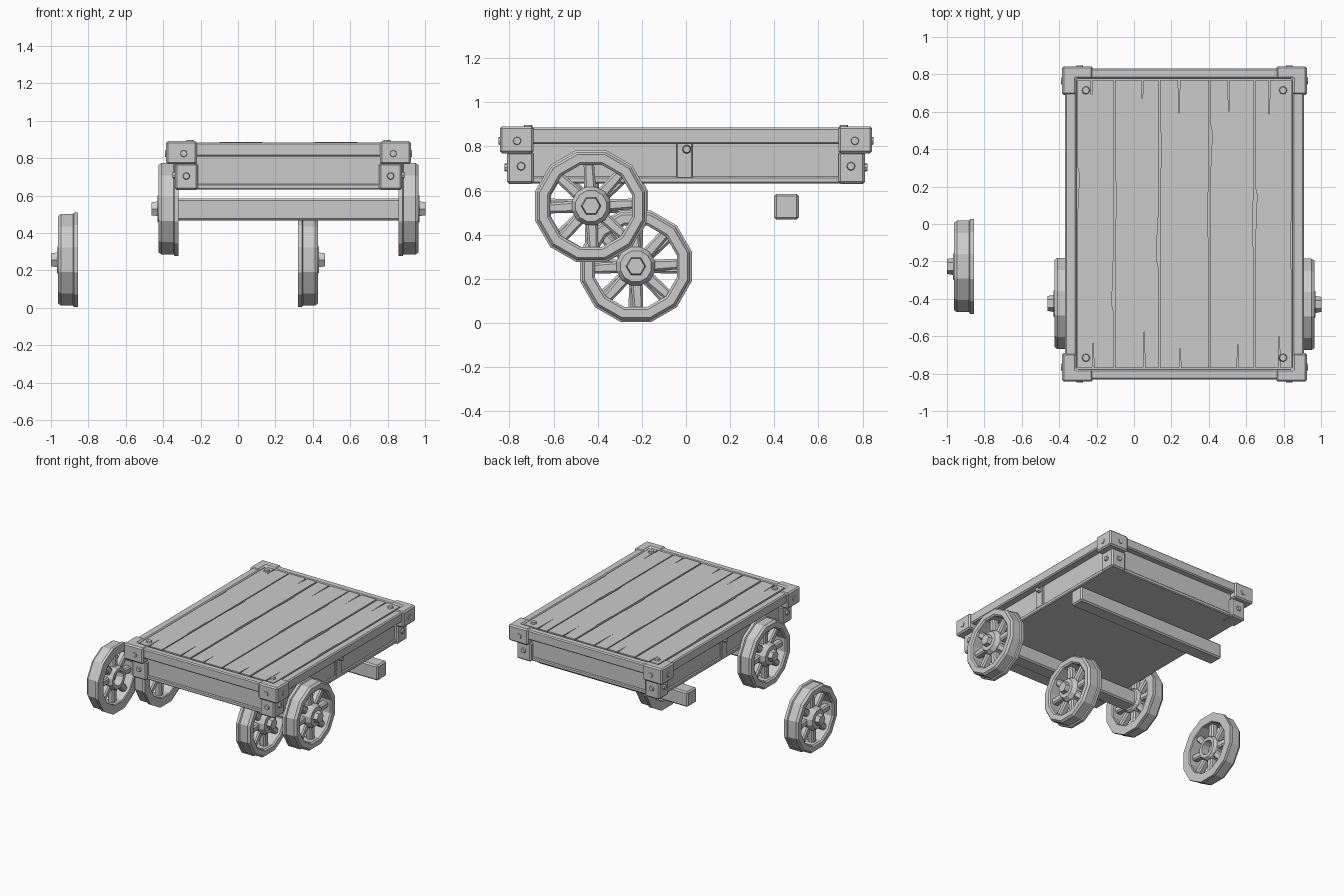
import bpy, bmesh, math, random
from mathutils import Matrix, Vector

if "Cube" in bpy.data.objects:
    bpy.data.objects.remove(bpy.data.objects["Cube"])

random.seed(4)
CX = 0.27  # centre of the cart bed in x


def finish(bm, name, bevel=0.0):
    bmesh.ops.recalc_face_normals(bm, faces=bm.faces[:])
    me = bpy.data.meshes.new(name)
    bm.to_mesh(me)
    bm.free()
    ob = bpy.data.objects.new(name, me)
    bpy.context.collection.objects.link(ob)
    if bevel:
        m = ob.modifiers.new("bevel", 'BEVEL')
        m.width = bevel
        m.segments = 1
        m.limit_method = 'ANGLE'
    return ob


def box(name, lo, hi, bevel=0.006):
    lo, hi = Vector(lo), Vector(hi)
    bm = bmesh.new()
    bmesh.ops.create_cube(bm, size=1, matrix=Matrix.Translation((lo + hi) / 2)
                          @ Matrix.Diagonal((*(hi - lo), 1)))
    return finish(bm, name, bevel)


def prism(name, pts, z0, z1, bevel=0.0):
    bm = bmesh.new()
    face = bm.faces.new([bm.verts.new((x, y, z0)) for x, y in pts])
    ext = bmesh.ops.extrude_face_region(bm, geom=[face])
    for v in ext["geom"]:
        if isinstance(v, bmesh.types.BMVert):
            v.co.z = z1
    return finish(bm, name, bevel)


def bolt(name, pos, direction, r=0.022, h=0.02):
    bm = bmesh.new()
    rot = Vector(direction).to_track_quat('Z', 'Y').to_matrix().to_4x4()
    bmesh.ops.create_cone(bm, cap_ends=True, segments=8, radius1=r, radius2=r * 0.75,
                          depth=h, matrix=Matrix.Translation(pos) @ rot)
    return finish(bm, name)


def lathe(bm, profile, n):
    # closed (radius, axial) profile spun round the x axis
    rings = []
    for i in range(n):
        a = 2 * math.pi * (i + 0.5) / n
        rings.append([bm.verts.new((ax, r * math.cos(a), r * math.sin(a))) for r, ax in profile])
    m = len(profile)
    for i in range(n):
        p, q = rings[i], rings[(i + 1) % n]
        for j in range(m):
            k = (j + 1) % m
            bm.faces.new((p[j], p[k], q[k], q[j]))


def wheel(name, x, y, z, side):
    bm = bmesh.new()
    # rim with a flange on the inner side
    lathe(bm, [(0.197, 0), (0.262, 0), (0.262, 0.022), (0.253, 0.027), (0.253, 0.092),
               (0.241, 0.108), (0.203, 0.108), (0.192, 0.098), (0.192, 0.006)], 12)
    # hub, open at the back for the axle
    lathe(bm, [(0.055, 0.0), (0.08, 0.0), (0.09, 0.015), (0.09, 0.085), (0.072, 0.113),
               (0.02, 0.113), (0.02, 0.06), (0.055, 0.06)], 12)
    # spokes
    for i in range(8):
        spoke = bmesh.ops.create_cube(bm, size=1)["verts"]
        for v in spoke:
            outer = v.co.z > 0
            w = 0.046 if outer else 0.054
            v.co = Vector((0.052 + v.co.x * 0.052, v.co.y * w, 0.205 if outer else 0.065))
        edges = {e for v in spoke for e in v.link_edges
                 if abs(e.verts[0].co.z - e.verts[1].co.z) > 0.1}
        out = bmesh.ops.bevel(bm, geom=list(edges), offset=0.01, segments=1, affect='EDGES')
        vs = {v for v in spoke if v.is_valid} | set(out["verts"])
        bmesh.ops.rotate(bm, verts=list(vs), cent=(0, 0, 0),
                         matrix=Matrix.Rotation(math.radians(45 * i + 3), 3, 'X'))
    # hub nut
    bmesh.ops.create_cone(bm, cap_ends=True, segments=6, radius1=0.054, radius2=0.04, depth=0.087,
                          matrix=Matrix.Translation((0.1015, 0, 0)) @ Matrix.Rotation(math.pi / 2, 4, 'Y'))
    ob = finish(bm, name)
    ob.location = (x, y, z)
    if side < 0:
        ob.rotation_euler.z = math.pi
    return ob


# bed body and bottom strip
box("bed_body", (CX - 0.58, -0.78, 0.64), (CX + 0.58, 0.78, 0.855), 0)
box("bottom_strip", (CX - 0.592, -0.79, 0.633), (CX + 0.592, 0.79, 0.663))

# top rails
for s, label in ((-1, "left"), (1, "right")):
    xs = sorted((CX + s * 0.578, CX + s * 0.64))
    box(f"{label}_rail", (xs[0], -0.83, 0.81), (xs[1], 0.83, 0.885), 0.008)
for s, label in ((-1, "front"), (1, "back")):
    ys = sorted((s * 0.777, s * 0.832))
    box(f"{label}_rail", (CX - 0.635, ys[0], 0.81), (CX + 0.635, ys[1], 0.885), 0.008)

# deck planks with split ends and chipped edges
cuts = [-0.306, -0.105, 0.135, 0.405, 0.645, 0.848]
for i, (a, b) in enumerate(zip(cuts, cuts[1:])):
    a, b, L = a + 0.005, b - 0.005, 0.77
    s1, s2 = (a + (b - a) * random.uniform(0.35, 0.7) for _ in range(2))
    d1, d2 = (random.uniform(0.08, 0.25) for _ in range(2))
    c1, c2 = random.uniform(-0.5, 0.0), random.uniform(-0.1, 0.4)
    pts = [(a, -L), (s1 - 0.005, -L), (s1, -L + d1), (s1 + 0.005, -L), (b, -L),
           (b, c1), (b - 0.007, c1 + 0.03), (b - 0.005, c1 + 0.25), (b, c1 + 0.27),
           (b, L), (s2 + 0.005, L), (s2, L - d2), (s2 - 0.005, L), (a, L),
           (a, c2 + 0.2), (a + 0.007, c2 + 0.17), (a + 0.004, c2), (a, c2 - 0.02)]
    prism(f"plank_{i + 1}", pts, 0.84, 0.884 + 0.002 * (i % 2))

# corner fittings: L-shaped cap above, post below, bolts
for sx in (-1, 1):
    for sy in (-1, 1):
        tag = ("left" if sx < 0 else "right") + ("_front" if sy < 0 else "_back")
        shape = [(0.655, 0.843), (0.49, 0.843), (0.49, 0.777), (0.578, 0.777),
                 (0.578, 0.69), (0.655, 0.69)]
        prism(f"corner_cap_{tag}", [(CX + sx * x, sy * y) for x, y in shape], 0.768, 0.891, 0.01)
        xs = sorted((CX + sx * 0.485, CX + sx * 0.607))
        ys = sorted((sy * 0.69, sy * 0.81))
        box(f"corner_post_{tag}", (xs[0], ys[0], 0.63), (xs[1], ys[1], 0.775), 0.01)
        bolt(f"deck_bolt_{tag}", (CX + sx * 0.527, sy * 0.715, 0.887), (0, 0, 1), 0.024)
        bolt(f"cap_side_bolt_{tag}", (CX + sx * 0.654, sy * 0.765, 0.825), (sx, 0, 0), 0.022, 0.012)
        bolt(f"cap_end_bolt_{tag}", (CX + sx * 0.56, sy * 0.842, 0.825), (0, sy, 0), 0.022, 0.012)
        bolt(f"post_side_bolt_{tag}", (CX + sx * 0.609, sy * 0.747, 0.71), (sx, 0, 0))
        bolt(f"post_end_bolt_{tag}", (CX + sx * 0.546, sy * 0.812, 0.705), (0, sy, 0))

# middle side brackets
for s, label in ((-1, "left"), (1, "right")):
    xs = sorted((CX + s * 0.57, CX + s * 0.594))
    box(f"side_bracket_{label}", (xs[0], -0.042, 0.655), (xs[1], 0.03, 0.815), 0.004)
    bolt(f"side_bracket_bolt_{label}", (CX + s * 0.606, 0.003, 0.787), (s, 0, 0), 0.021, 0.03)

# axles
for y, label in ((-0.43, "front"), (0.455, "back")):
    box(f"{label}_axle", (-0.37, y - 0.056, 0.468), (0.91, y + 0.056, 0.585), 0.01)

# mounted wheels and the two loose ones
wheel("front_wheel_right", 0.858, -0.43, 0.53, 1)
wheel("front_wheel_left", -0.317, -0.425, 0.53, -1)
wheel("loose_wheel_left", -0.855, -0.227, 0.257, -1)
wheel("loose_wheel_middle", 0.32, -0.227, 0.257, 1)
